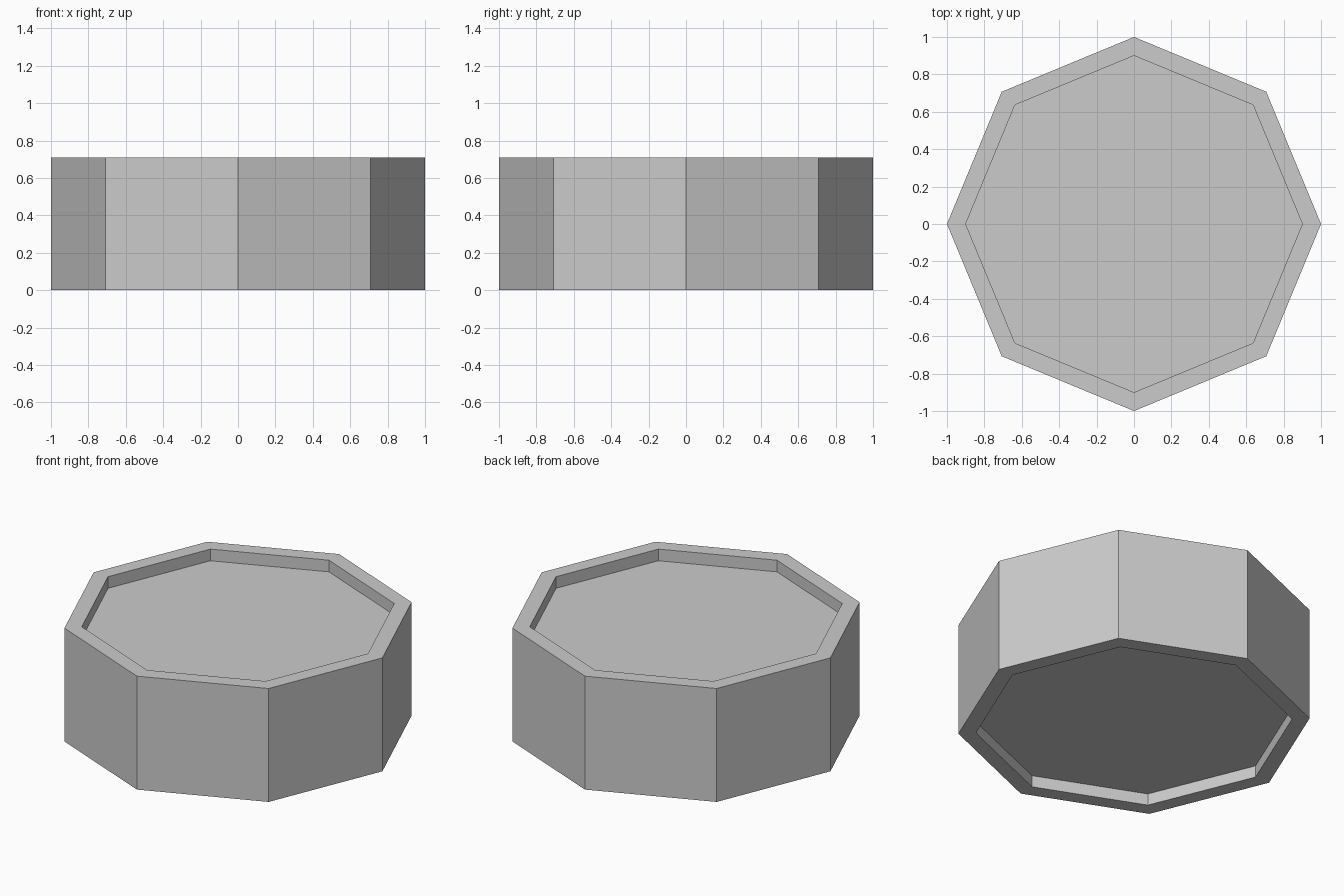
import bpy
import bmesh

cube = bpy.data.objects.get("Cube")
if cube:
    bpy.data.objects.remove(cube, do_unlink=True)

SIDES = 8
HEIGHT = 0.71
OUTER_RADIUS = 1.0
INNER_RADIUS = 0.9
RECESS_DEPTH = 0.073

# Plain grey
grey = bpy.data.materials.new("light_grey")
grey.use_nodes = True
colour = (0.6, 0.6, 0.6, 1.0)
grey.diffuse_color = colour
grey.node_tree.nodes["Principled BSDF"].inputs["Base Color"].default_value = colour

# Octagonal drum with a corner on each axis
bm = bmesh.new()
bmesh.ops.create_cone(bm, cap_ends=True, segments=SIDES, radius1=OUTER_RADIUS,
                      radius2=OUTER_RADIUS, depth=HEIGHT)
bmesh.ops.translate(bm, verts=bm.verts, vec=(0, 0, HEIGHT / 2))
bm.normal_update()

# Shallow recess inside a rim, on the top and the underside
for cap in [f for f in bm.faces if abs(f.normal.z) > 0.9]:
    inward = -cap.normal.copy()
    for depth, scale in ((0, INNER_RADIUS / OUTER_RADIUS), (RECESS_DEPTH, 1)):
        extruded = bmesh.ops.extrude_discrete_faces(bm, faces=[cap])
        cap = extruded["faces"][0]
        bmesh.ops.scale(bm, verts=cap.verts, vec=(scale, scale, 1))
        bmesh.ops.translate(bm, verts=cap.verts, vec=inward * depth)

bmesh.ops.recalc_face_normals(bm, faces=bm.faces)
mesh = bpy.data.meshes.new("octagonal_drum")
bm.to_mesh(mesh)
bm.free()
mesh.materials.append(grey)
drum = bpy.data.objects.new("octagonal_drum", mesh)
bpy.context.collection.objects.link(drum)
